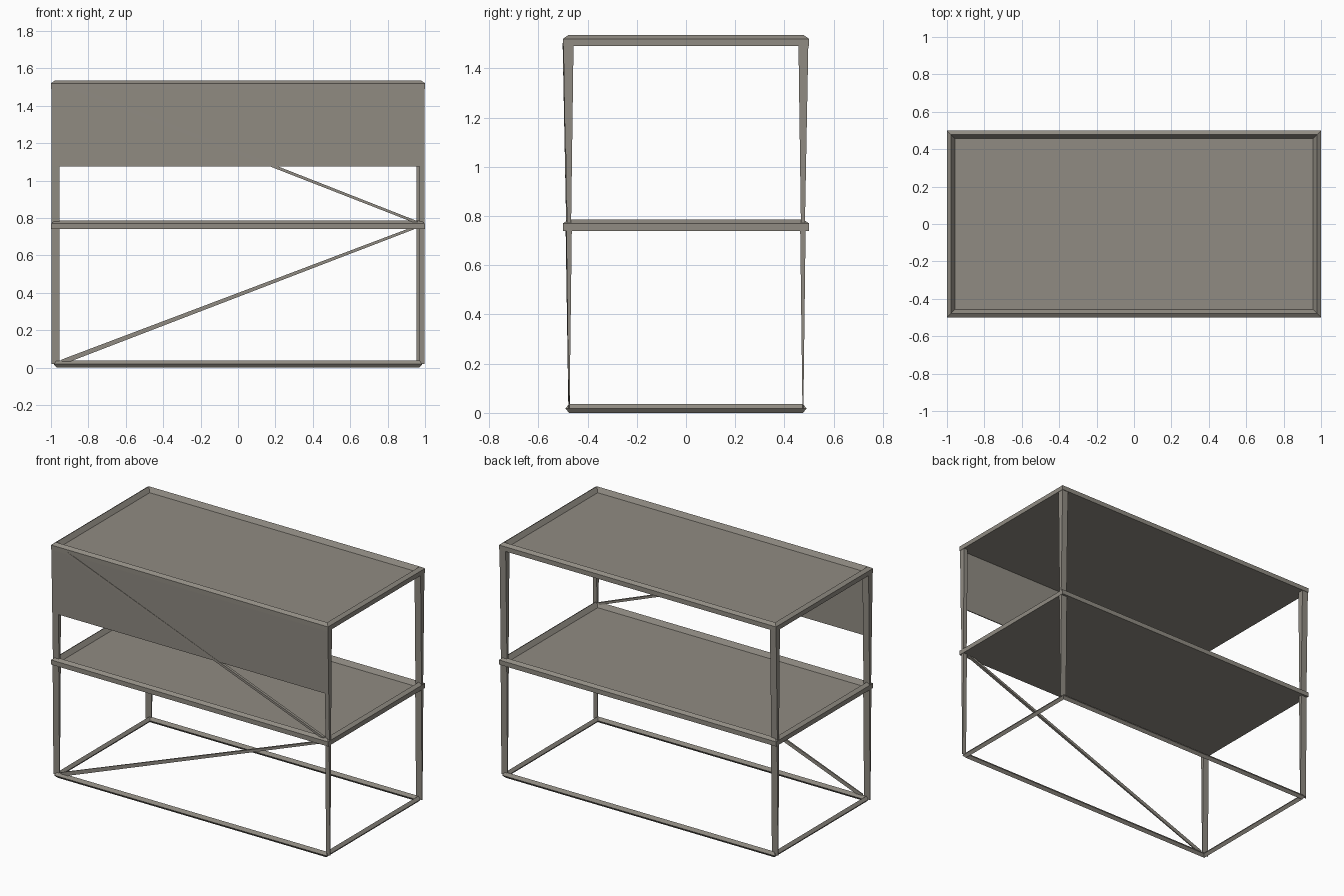
import bpy
from mathutils import Vector

cube = bpy.data.objects.get("Cube")
if cube:
    bpy.data.objects.remove(cube, do_unlink=True)

# One warm grey for the whole piece
grey = bpy.data.materials.new("warm grey")
grey.use_nodes = True
colour = (0.28, 0.26, 0.225, 1)
grey.diffuse_color = colour
grey.node_tree.nodes["Principled BSDF"].inputs["Base Color"].default_value = colour


def make(name, verts, faces):
    mesh = bpy.data.meshes.new(name)
    mesh.from_pydata([tuple(v) for v in verts], [], faces)
    mesh.materials.append(grey)
    obj = bpy.data.objects.new(name, mesh)
    bpy.context.collection.objects.link(obj)
    return obj


def rect_sweep(name, profile, closed):
    """Sweep (half length, half depth, height) points round a rectangle."""
    verts = []
    for hx, hy, z in profile:
        verts += [(-hx, -hy, z), (hx, -hy, z), (hx, hy, z), (-hx, hy, z)]
    n = len(profile)
    faces = []
    for i in range(n if closed else n - 1):
        a, b = 4 * i, 4 * ((i + 1) % n)
        for k in range(4):
            m = (k + 1) % 4
            faces.append((a + k, a + m, b + m, b + k))
    if not closed:
        last = 4 * (n - 1)
        faces += [(3, 2, 1, 0), (last, last + 1, last + 2, last + 3)]
    return make(name, verts, faces)


def beam(name, start, end, side, size_a, size_b):
    """Tapered four-sided bar; each size is (width along side, depth in y)."""
    verts = []
    for p, (w, d) in ((start, size_a), (end, size_b)):
        u, v = Vector(side).normalized() * w / 2, Vector((0, d / 2, 0))
        p = Vector(p)
        verts += [p - u - v, p + u - v, p + u + v, p - u + v]
    faces = [(3, 2, 1, 0), (4, 5, 6, 7)]
    faces += [(k, (k + 1) % 4, (k + 1) % 4 + 4, k + 4) for k in range(4)]
    return make(name, verts, faces)


# Trays: flat underside, upright rim with a bevelled lip, sunken top
for name, z in (("middle_shelf", 0.74), ("top_shelf", 1.49)):
    lip = [(0, 0), (0, 0.03), (0.022, 0.045), (0.042, 0.016)]
    rect_sweep(name, [(1 - i, 0.5 - i, z + h) for i, h in lip], False)

# Floor frame with a diamond section
diamond = [(0.015, 0), (0, 0.018), (0.015, 0.037), (0.03, 0.018)]
rect_sweep("floor_frame", [(0.985 - i, 0.49 - i, h) for i, h in diamond], True)

# Corner posts, thickening towards the top
for end, sy in (("front", -1), ("back", 1)):
    for hand, sx in (("right", -1), ("left", 1)):
        slim = sx == 1 and sy == -1
        width = 0.028 if slim else 0.044
        x = sx * (0.998 - width / 2)
        beam(f"{end}_{hand}_lower_post", (x, sy * 0.475, 0.018), (x, sy * 0.475, 0.745),
             (1, 0, 0), (width, 0.004), (width, 0.022))
        beam(f"{end}_{hand}_upper_post", (x, sy * 0.475, 0.755), (x, sy * 0.477, 1.495),
             (1, 0, 0), (width, 0.016), (width, 0.04))

# Diagonal braces across the front
beam("lower_brace", (-0.94, -0.475, 0.03), (0.95, -0.478, 0.75),
     (-0.36, 0, 0.94), (0.026, 0.006), (0.014, 0.022))
beam("upper_brace", (0.96, -0.478, 0.775), (-0.88, -0.493, 1.495),
     (0.36, 0, 0.94), (0.014, 0.018), (0.018, 0.016))

# Thin panel hung under the front edge of the top shelf
beam("front_panel", (0, -0.488, 1.075), (0, -0.495, 1.495),
     (1, 0, 0), (1.996, 0.006), (1.996, 0.006))
